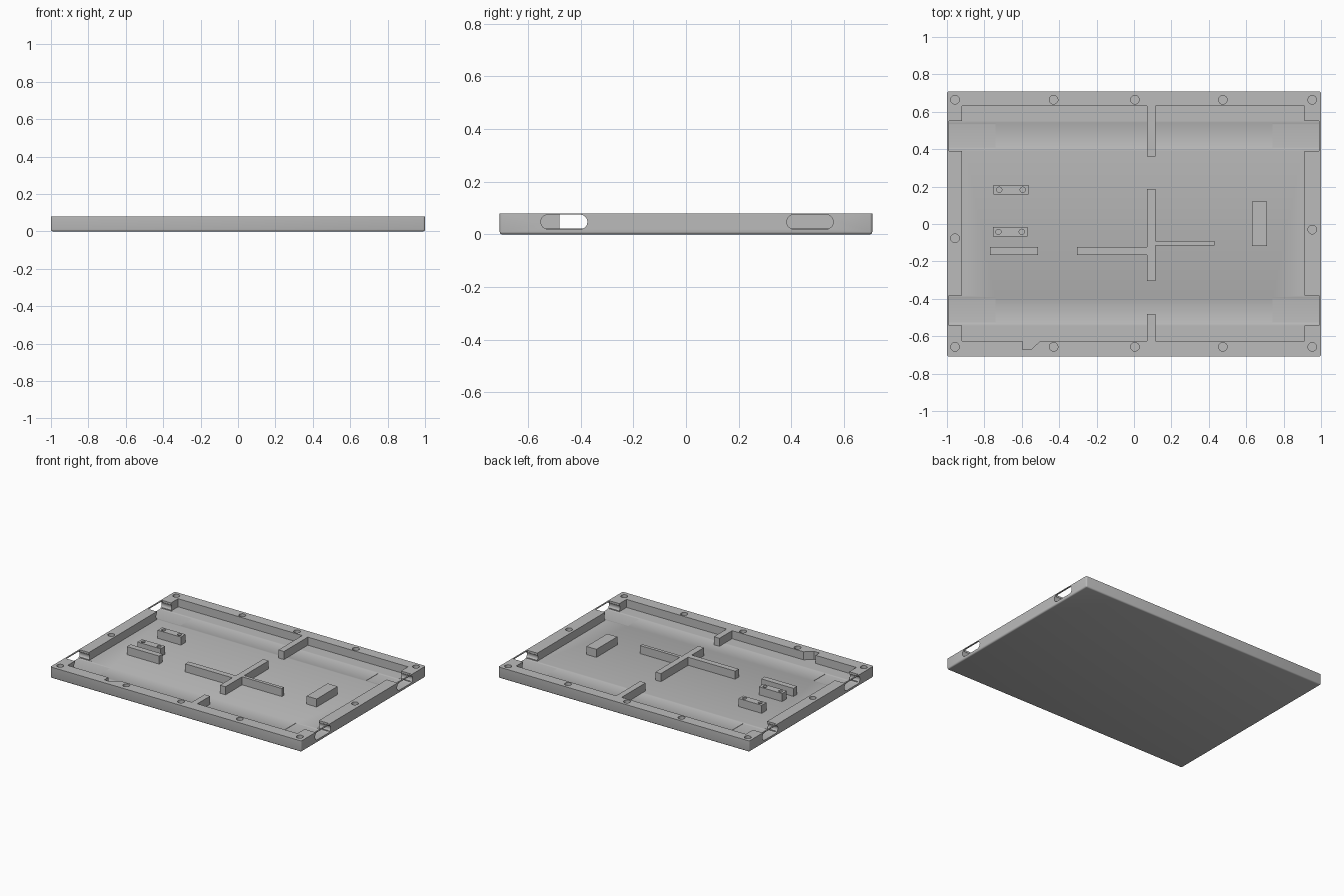
import bpy, bmesh, math

if "Cube" in bpy.data.objects:
    bpy.data.objects.remove(bpy.data.objects["Cube"])

TOP, FLOOR = 0.08, 0.022

grey = bpy.data.materials.new("plain_grey")
grey.diffuse_color = (0.5, 0.5, 0.5, 1)
grey.use_nodes = True
grey.node_tree.nodes["Principled BSDF"].inputs["Base Color"].default_value = grey.diffuse_color


def finish(name, bm):
    bmesh.ops.recalc_face_normals(bm, faces=bm.faces)
    mesh = bpy.data.meshes.new(name)
    bm.to_mesh(mesh)
    bm.free()
    mesh.materials.append(grey)
    ob = bpy.data.objects.new(name, mesh)
    bpy.context.collection.objects.link(ob)
    return ob


def extrude(name, pts, direction):
    """Closed outline extruded along a direction."""
    bm = bmesh.new()
    face = bm.faces.new([bm.verts.new(p) for p in pts])
    new = bmesh.ops.extrude_face_region(bm, geom=[face])["geom"]
    bmesh.ops.translate(bm, vec=direction,
                        verts=[v for v in new if isinstance(v, bmesh.types.BMVert)])
    return finish(name, bm)


def prism(name, pts, z0=FLOOR - 0.004, z1=TOP):
    return extrude(name, [(x, y, z0) for x, y in pts], (0, 0, z1 - z0))


def block(name, x0, x1, y0, y1, z0=FLOOR - 0.004, z1=TOP):
    return prism(name, [(x0, y0), (x1, y0), (x1, y1), (x0, y1)], z0, z1)


def cut(target, cutter):
    cutter.hide_render = True
    mod = target.modifiers.new("cut", "BOOLEAN")
    mod.operation, mod.solver, mod.object = "DIFFERENCE", "EXACT", cutter
    bpy.context.view_layer.objects.active = target
    bpy.ops.object.modifier_apply(modifier=mod.name)
    bpy.data.objects.remove(cutter)


def drill(target, x, y, r, depth):
    pts = [(x + r * math.cos(a * math.tau / 24), y + r * math.sin(a * math.tau / 24))
           for a in range(24)]
    cut(target, prism("drill", pts, TOP - depth, TOP + 0.02))


# Tray: solid slab with softened bottom and upright edges
tray = block("tray", -1, 1, -0.708, 0.708, 0, TOP)
bm = bmesh.new()
bm.from_mesh(tray.data)
edges = [e for e in bm.edges if min(v.co.z for v in e.verts) < 0.001]
bmesh.ops.bevel(bm, geom=edges, offset=0.01, segments=3, profile=0.5, affect="EDGES")
bm.to_mesh(tray.data)
bm.free()

# Hollow inside, with a small notch in the front wall
cut(tray, prism("cavity", [
    (-0.92, -0.625), (-0.595, -0.625), (-0.595, -0.67), (-0.55, -0.67),
    (-0.5, -0.625), (0.912, -0.625), (0.912, 0.632), (-0.92, 0.632)],
    FLOOR, TOP + 0.05))

# Side openings: rounded slots and open-topped pockets behind the thin outer wall
R, ZC = 0.0275, 0.0475
for side in (-1, 1):
    for yc in (0.471, -0.463):
        outline = []
        for end, start in ((1, -90), (-1, 90)):
            for i in range(13):
                a = math.radians(start + i * 15)
                outline.append((side * 1.02, yc + end * 0.061 + R * math.cos(a),
                                ZC + R * math.sin(a)))
        cut(tray, extrude("slot", outline, (-side * 0.28, 0, 0)))
        x0, x1 = sorted((side * 0.99, side * 0.9))
        cut(tray, block("pocket", x0, x1, yc - 0.081, yc + 0.081, 0.0215, TOP + 0.05))

# Screw holes around the rim
for x in (-0.957, -0.43, 0.005, 0.475, 0.953):
    for y in (0.664, -0.657):
        drill(tray, x, y, 0.023, 0.05)
drill(tray, -0.957, -0.076, 0.023, 0.05)
drill(tray, 0.953, -0.03, 0.023, 0.05)

# Central crossed ribs
prism("cross_rib", [
    (0.07, -0.305), (0.114, -0.305), (0.114, -0.116), (0.43, -0.116),
    (0.43, -0.092), (0.114, -0.092), (0.114, 0.186), (0.07, 0.186),
    (0.07, -0.124), (-0.305, -0.124), (-0.305, -0.165), (0.07, -0.165)])

# Ribs reaching in from the back and front walls
block("back_rib", 0.07, 0.114, 0.36, 0.632)
block("front_rib", 0.07, 0.114, -0.625, -0.48)

# Loose supports: right block, left bar and two drilled mounts
block("right_block", 0.63, 0.71, -0.118, 0.12)
block("left_bar", -0.77, -0.513, -0.165, -0.124)
for name, x0, y0 in (("back_mount", -0.75, 0.157), ("front_mount", -0.755, -0.068)):
    mount = block(name, x0, x0 + 0.185, y0, y0 + 0.052)
    for dx in (0.03, 0.155):
        drill(mount, x0 + dx, y0 + 0.026, 0.014, 0.04)

# Smooth the round holes and edges, keep corners crisp
bpy.ops.object.select_all(action="DESELECT")
for ob in bpy.context.scene.objects:
    ob.select_set(True)
bpy.context.view_layer.objects.active = tray
bpy.ops.object.shade_smooth_by_angle(angle=math.radians(32))
